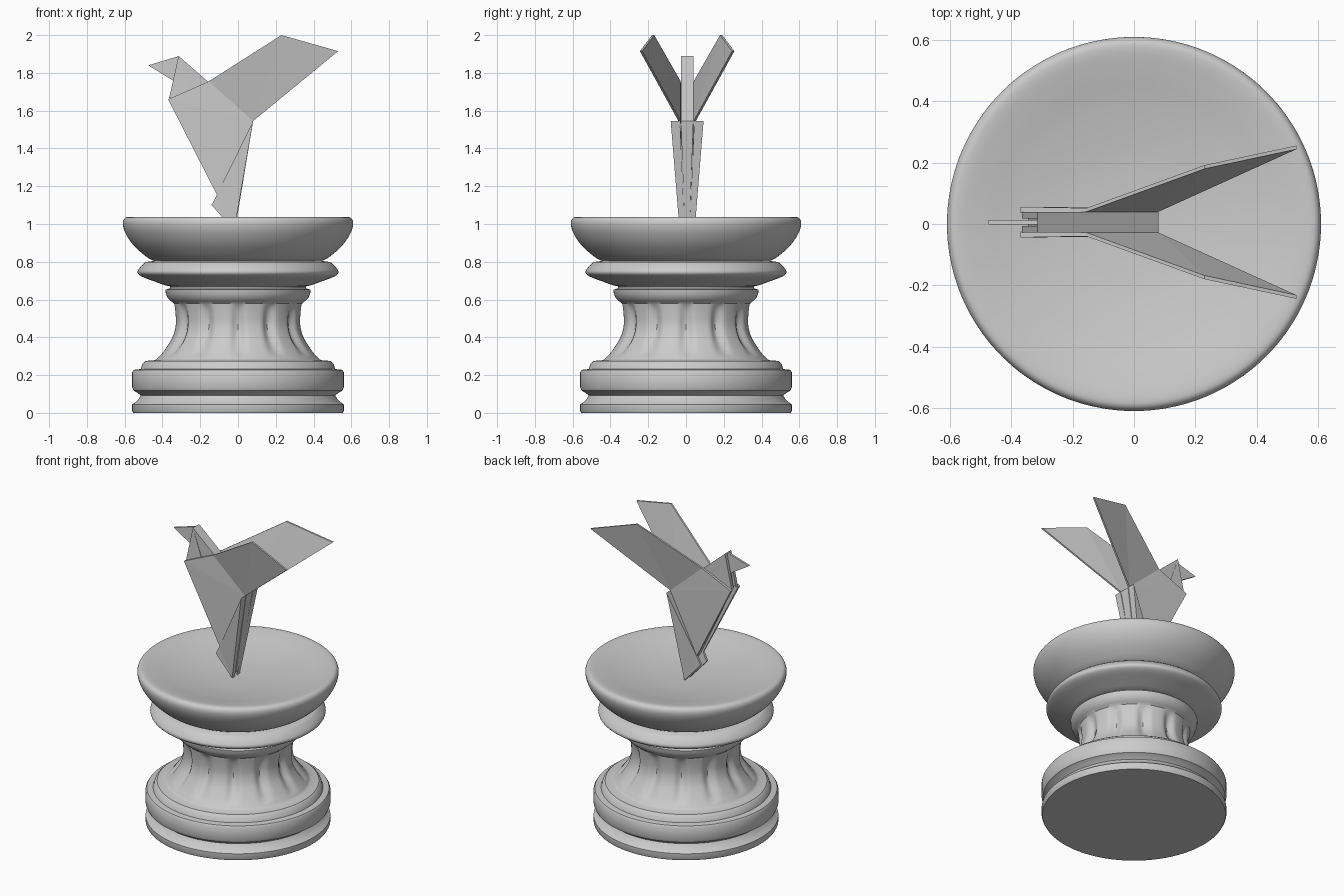
import bpy, bmesh, math

if "Cube" in bpy.data.objects:
    bpy.data.objects.remove(bpy.data.objects["Cube"])


def finish(name, bm, angle=None):
    bmesh.ops.recalc_face_normals(bm, faces=bm.faces)
    me = bpy.data.meshes.new(name)
    bm.to_mesh(me)
    bm.free()
    ob = bpy.data.objects.new(name, me)
    bpy.context.collection.objects.link(ob)
    if angle:
        bpy.ops.object.select_all(action='DESELECT')
        ob.select_set(True)
        bpy.context.view_layer.objects.active = ob
        bpy.ops.object.shade_smooth_by_angle(angle=math.radians(angle))
    return ob


def smooth_curve(pts, n=5):
    # Catmull-Rom curve through the profile points
    p = [pts[0]] + pts + [pts[-1]]
    out = []
    for i in range(1, len(p) - 2):
        for k in range(n):
            t = k / n
            out.append(tuple(0.5 * (2 * b + (c - a) * t + (2 * a - 5 * b + 4 * c - d) * t * t
                                    + (3 * b - a - 3 * c + d) * t ** 3)
                             for a, b, c, d in zip(*p[i - 1:i + 3])))
    return out + [pts[-1]]


def lathe(name, profile, segs=144, flutes=0, z0=0, z1=1, depth=0.0):
    bm = bmesh.new()
    rings = []
    for r, z in profile:
        if r == 0:
            rings.append([bm.verts.new((0, 0, z))])
            continue
        ring = []
        for i in range(segs):
            a = 2 * math.pi * i / segs
            rr = r
            if flutes and z0 < z < z1:
                groove = max(0, math.cos(flutes * a)) ** 1.5
                rr -= depth * math.sqrt(math.sin(math.pi * (z - z0) / (z1 - z0))) * groove
            ring.append(bm.verts.new((rr * math.cos(a), rr * math.sin(a), z)))
        rings.append(ring)
    for lo, hi in zip(rings, rings[1:]):
        for i in range(segs):
            j = (i + 1) % segs
            f = [lo[i % len(lo)], lo[j % len(lo)], hi[j % len(hi)], hi[i % len(hi)]]
            bm.faces.new(list(dict.fromkeys(f)))
    return finish(name, bm, 35)


def folded(name, pts, sides=(1, -1)):
    # paper slab: each point is (x, z, y_inner, y_outer), repeated on both sides
    bm = bmesh.new()
    for s in sides:
        inner = [bm.verts.new((x, CY + s * a, z)) for x, z, a, b in pts]
        outer = [bm.verts.new((x, CY + s * b, z)) for x, z, a, b in pts]
        bm.faces.new(inner)
        bm.faces.new(outer[::-1])
        for i in range(len(pts)):
            j = (i + 1) % len(pts)
            bm.faces.new((inner[i], inner[j], outer[j], outer[i]))
    bmesh.ops.triangulate(bm, faces=[f for f in bm.faces if len(f.verts) > 3])
    return finish(name, bm)


# Pedestal: one turned profile with a fluted neck and a dished top
base = [(0, 0), (.555, 0), (.56, .01), (.56, .045), (.545, .055), (.525, .075), (.515, .092),
        (.53, .105), (.553, .118), (.56, .135), (.56, .215), (.552, .228), (.515, .232),
        (.505, .262), (.49, .275), (.44, .279)]
neck = smooth_curve([(.43, .285), (.39, .335), (.35, .40), (.333, .46), (.333, .52), (.34, .58)], 6)
collar = [(.355, .592), (.37, .605), (.382, .63), (.385, .652), (.36, .66), (.36, .67)]
disc = smooth_curve([(.385, .675), (.44, .695), (.51, .722), (.532, .745), (.515, .775), (.49, .798)], 4)
bowl = smooth_curve([(.445, .805), (.49, .83), (.555, .89), (.595, .95), (.61, 1.0), (.60, 1.03),
                     (.57, 1.037), (.50, 1.025), (.38, 1.0), (.2, .975), (0, .967)])
lathe("pedestal", base + neck + collar + disc + bowl,
      flutes=12, z0=.30, z1=.575, depth=.025)

# Folded paper bird
CY = 0.006
A, B, C, D = (-.37, 1.66), (-.155, 1.755), (.08, 1.545), (-.112, 1.155)

# straight spine and neck in the middle
folded("neck_and_spine", [(-.315, 1.89, -.033, .033), (*C, -.033, .033), (-.01, 1.0, -.014, .014),
                          (-.10, 1.15, -.02, .02), (-.345, 1.66, -.02, .02)], sides=(1,))
folded("neck_front", [(-.315, 1.89, .012, .033), (-.25, 1.70, .012, .033),
                      (-.365, 1.665, .012, .033)])
# thin beak
folded("beak", [(-.475, 1.84, -.007, .007), (-.315, 1.888, -.007, .007),
                (-.30, 1.72, -.007, .007), (-.345, 1.76, -.007, .007)], sides=(1,))
# breast panels on either side
folded("body_side", [(*A, .03, .05), (*B, .034, .046), (*C, .034, .046), (*D, .028, .04)])
# raised wings
folded("wing", [(*B, .034, .046), (.23, 2.0, .174, .186), (.53, 1.915, .238, .25),
                (*C, .034, .046)])
# tail folds, spreading open at the back
folded("tail_fold", [(*C, .038, .087), (-.02, .967, .012, .04), (-.14, 1.10, .024, .04),
                     (*D, .028, .042)])
